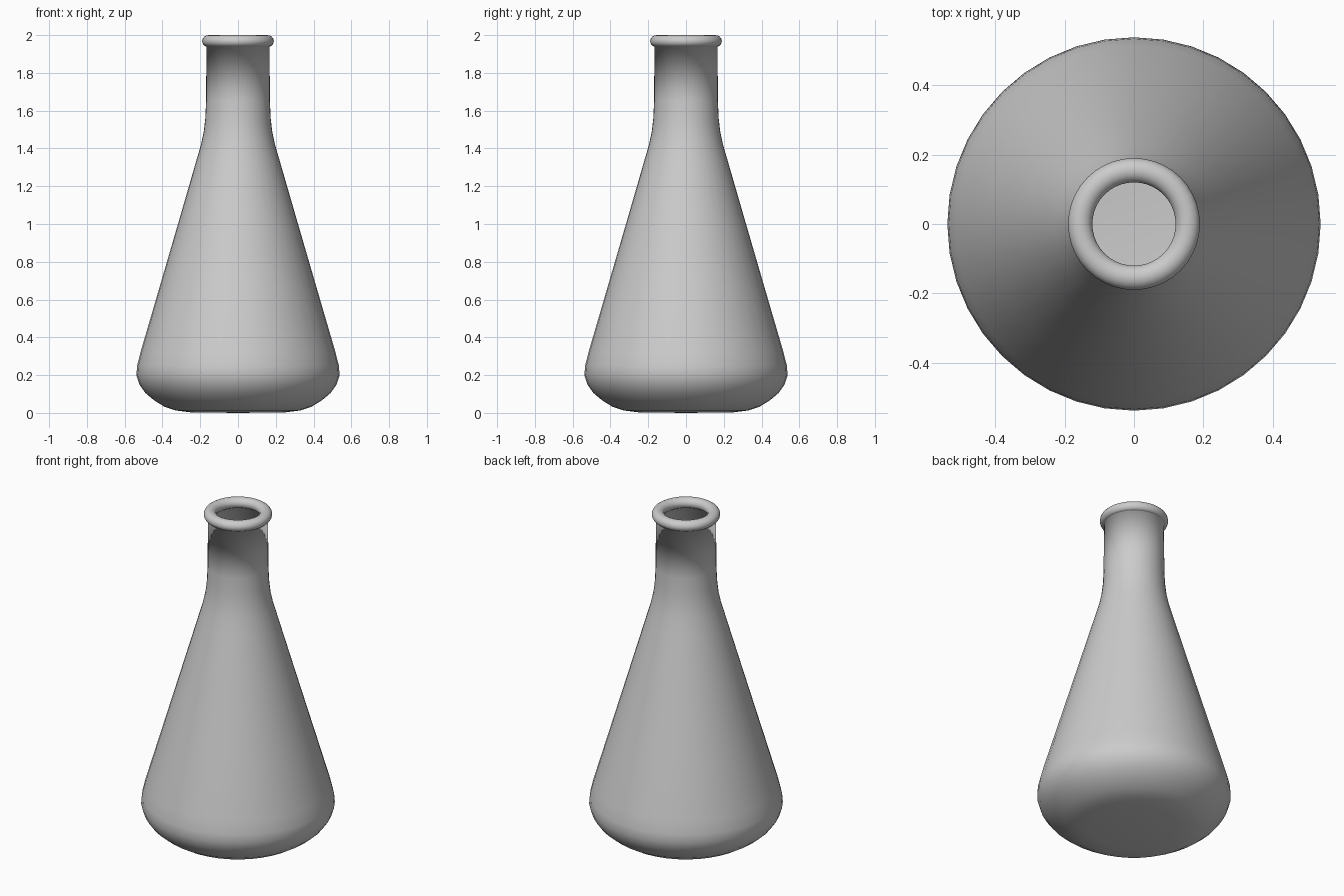
import bpy, bmesh, math

if "Cube" in bpy.data.objects:
    bpy.data.objects.remove(bpy.data.objects["Cube"])

SEGMENTS = 40
WALL = 0.012


def lathe(name, profile):
    """Revolve a (radius, z) profile around the z axis; radius 0 makes a pole."""
    bm = bmesh.new()
    rings = []
    for r, z in profile:
        if r == 0:
            rings.append([bm.verts.new((0, 0, z))] * SEGMENTS)
        else:
            rings.append([bm.verts.new((r * math.cos(2 * math.pi * i / SEGMENTS),
                                        r * math.sin(2 * math.pi * i / SEGMENTS), z))
                          for i in range(SEGMENTS)])
    for a, b in zip(rings, rings[1:]):
        for i in range(SEGMENTS):
            j = (i + 1) % SEGMENTS
            corners = list(dict.fromkeys((a[i], a[j], b[j], b[i])))
            bm.faces.new(corners)
    bmesh.ops.recalc_face_normals(bm, faces=bm.faces)
    mesh = bpy.data.meshes.new(name)
    bm.to_mesh(mesh)
    bm.free()
    mesh.shade_smooth()
    obj = bpy.data.objects.new(name, mesh)
    bpy.context.collection.objects.link(obj)
    return obj


# Outer wall, from the middle of the base up to the lip
outer = [(0, 0), (0.25, 0.003), (0.33, 0.013), (0.39, 0.033), (0.445, 0.067),
         (0.49, 0.105), (0.522, 0.15), (0.538, 0.2), (0.534, 0.25), (0.515, 0.325),
         (0.42, 0.65), (0.315, 1.01), (0.225, 1.32), (0.196, 1.42),
         (0.181, 1.49), (0.173, 1.56), (0.169, 1.65), (0.167, 1.94)]

# Rounded lip, curling from the outer wall over to the inside of the neck
lip = []
for k in range(15):
    t = math.radians(-65 + 310 * k / 14)
    lip.append((0.155 + 0.035 * math.cos(t), 1.968 + 0.032 * math.sin(t)))

# Inner wall, back down to the inside floor
inner = [(max(r - WALL, 0), max(z, WALL)) for r, z in reversed(outer[3:])]
inner += [(0.25, WALL), (0, WALL)]

lathe("flask", outer + lip + inner)
